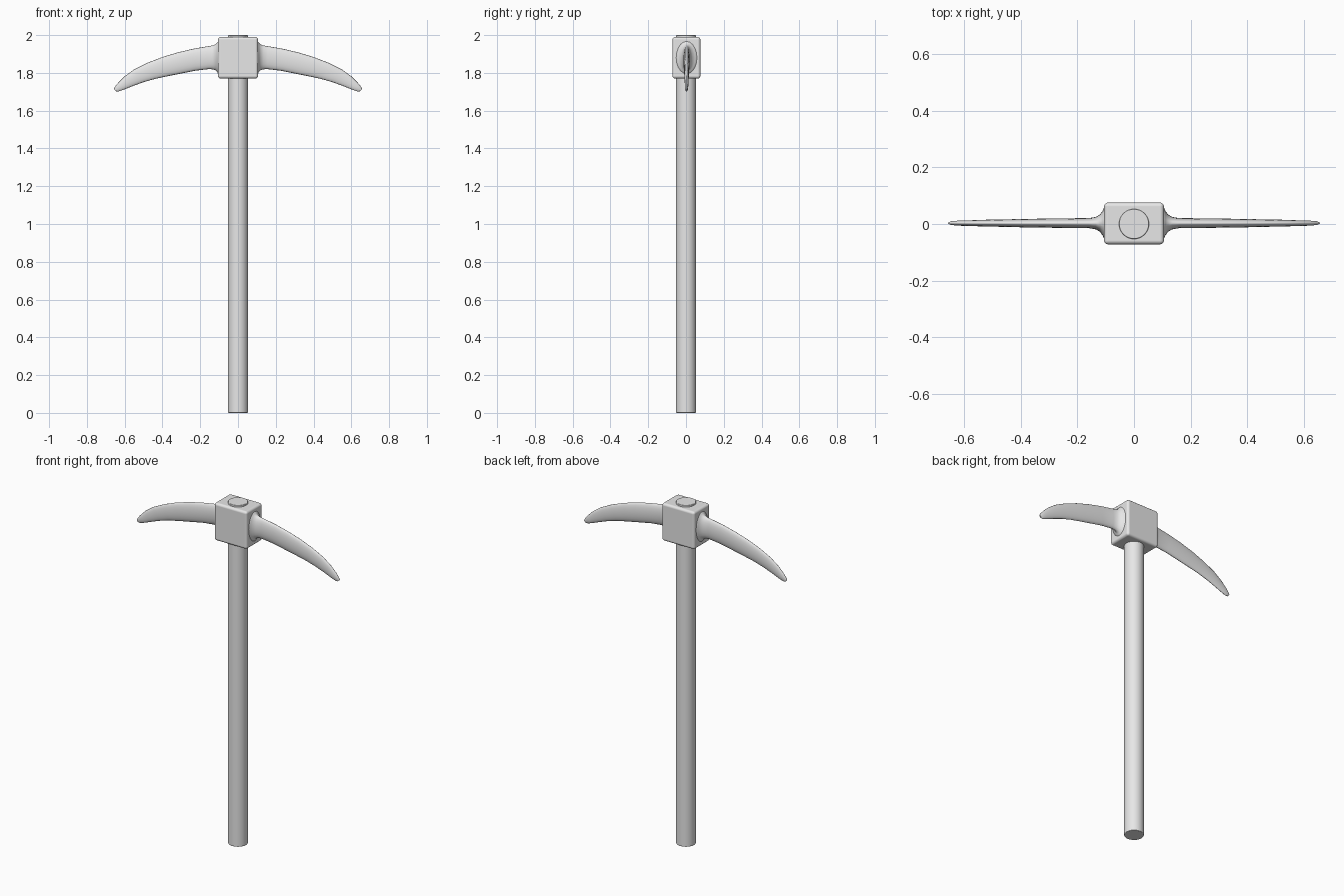
import bpy, bmesh, math
from mathutils import Vector

cube = bpy.data.objects.get("Cube")
if cube:
    bpy.data.objects.remove(cube, do_unlink=True)

grey = bpy.data.materials.new("plain grey")
grey.use_nodes = True
grey.diffuse_color = (0.8, 0.8, 0.8, 1)
grey.node_tree.nodes["Principled BSDF"].inputs["Base Color"].default_value = (0.8, 0.8, 0.8, 1)


def finish(name, bm, bevel=0, segments=3, angle=40):
    """Turn a bmesh into a smooth, optionally bevelled object."""
    bmesh.ops.recalc_face_normals(bm, faces=bm.faces)
    mesh = bpy.data.meshes.new(name)
    bm.to_mesh(mesh)
    bm.free()
    mesh.materials.append(grey)
    obj = bpy.data.objects.new(name, mesh)
    bpy.context.collection.objects.link(obj)
    bpy.ops.object.select_all(action="DESELECT")
    obj.select_set(True)
    bpy.context.view_layer.objects.active = obj
    if bevel:
        mod = obj.modifiers.new("soft edges", "BEVEL")
        mod.width = bevel
        mod.segments = segments
        mod.limit_method = "ANGLE"
        mod.harden_normals = True
    bpy.ops.object.shade_smooth_by_angle(angle=math.radians(angle))
    return obj


# Round shaft, running right through the head
bm = bmesh.new()
bmesh.ops.create_cone(bm, cap_ends=True, segments=32, radius1=0.053, radius2=0.053, depth=2)
bmesh.ops.translate(bm, verts=bm.verts, vec=(0, 0, 1))
finish("handle", bm, bevel=0.004, segments=2)

# Block that grips the shaft
bm = bmesh.new()
bmesh.ops.create_cube(bm, size=1)
bmesh.ops.scale(bm, verts=bm.verts, vec=(0.212, 0.148, 0.22))
bmesh.ops.translate(bm, verts=bm.verts, vec=(0, 0.002, 1.88))
finish("head_block", bm, bevel=0.014)

# Pick arm stations: top x, top z, bottom x, bottom z, half thickness
STATIONS = [
    (0.09, 1.975, 0.09, 1.785, 0.066),
    (0.104, 1.97, 0.104, 1.79, 0.06),
    (0.11, 1.96, 0.11, 1.805, 0.045),
    (0.12, 1.95, 0.12, 1.814, 0.031),
    (0.135, 1.945, 0.135, 1.819, 0.022),
    (0.16, 1.941, 0.155, 1.82, 0.018),
    (0.24, 1.927, 0.225, 1.812, 0.017),
    (0.32, 1.908, 0.3, 1.797, 0.016),
    (0.4, 1.884, 0.37, 1.783, 0.015),
    (0.48, 1.853, 0.44, 1.768, 0.013),
    (0.55, 1.818, 0.5, 1.751, 0.012),
    (0.6, 1.782, 0.555, 1.731, 0.01),
    (0.635, 1.747, 0.605, 1.711, 0.009),
    (0.652, 1.726, 0.631, 1.702, 0.007),
    (0.657, 1.715, 0.645, 1.702, 0.004),
]
SIDES = 20


def arm(name, side):
    """Loft oval sections along one curved arm."""
    bm = bmesh.new()
    rings = []
    for tx, tz, bx, bz, half in STATIONS:
        top, low = Vector((tx, 0.003, tz)), Vector((bx, 0.003, bz))
        mid, reach = (top + low) / 2, (top - low) / 2
        ring = []
        for i in range(SIDES):
            a = math.tau * i / SIDES
            p = mid + reach * math.cos(a) + Vector((0, half * math.sin(a), 0))
            ring.append(bm.verts.new((p.x * side, p.y, p.z)))
        rings.append(ring)
    for r, s in zip(rings, rings[1:]):
        for i in range(SIDES):
            j = (i + 1) % SIDES
            bm.faces.new((r[i], r[j], s[j], s[i]))
    bm.faces.new(rings[0])
    bm.faces.new(rings[-1])
    finish(name, bm, angle=60)


arm("left_pick_arm", 1)
arm("right_pick_arm", -1)
